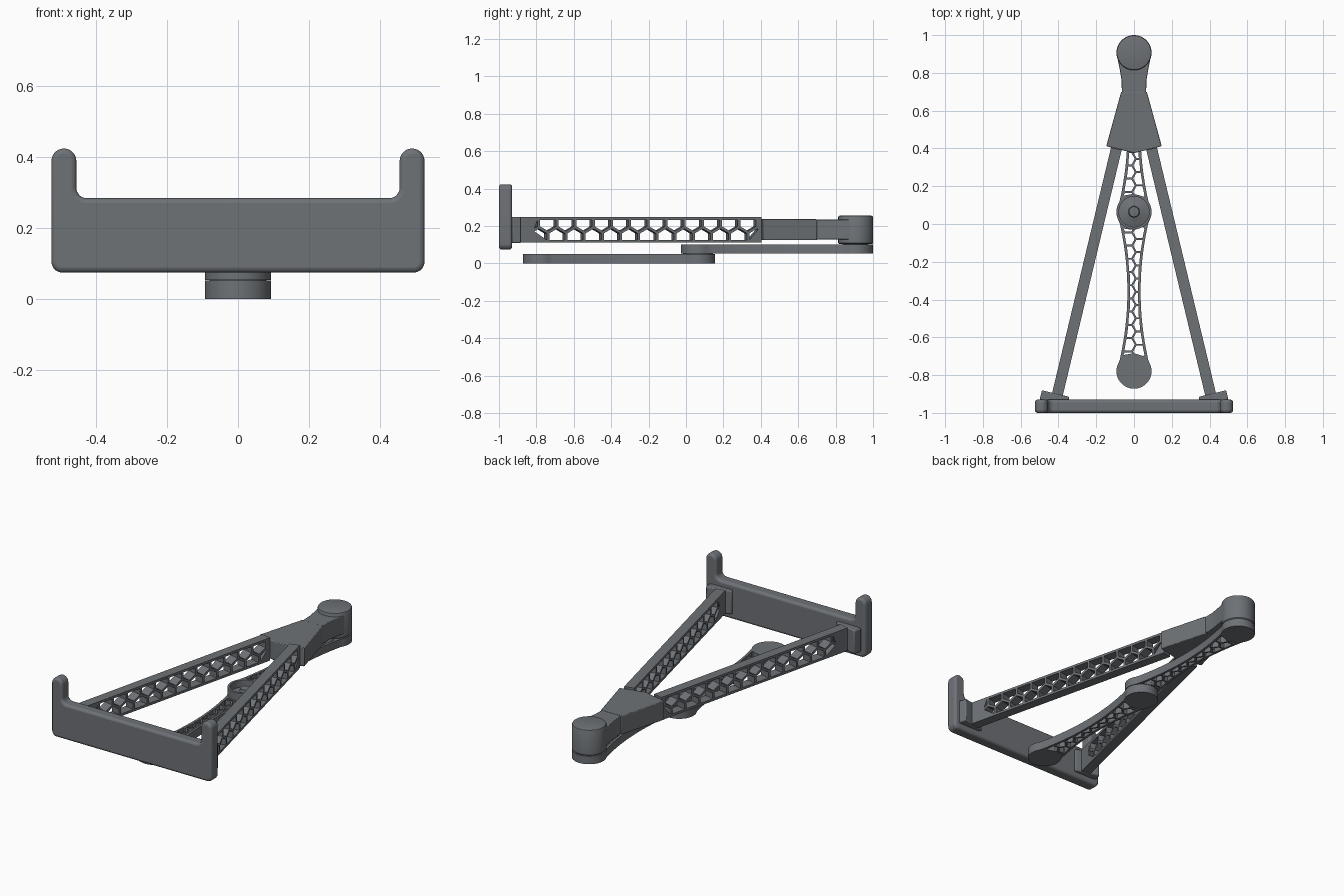
import bpy, bmesh, math
from mathutils import Matrix, Vector

if "Cube" in bpy.data.objects:
    bpy.data.objects.remove(bpy.data.objects["Cube"])

pi = math.pi
grey = bpy.data.materials.new("dark_grey")
grey.diffuse_color = (0.155, 0.168, 0.182, 1)
grey.use_nodes = True
grey.node_tree.nodes["Principled BSDF"].inputs["Base Color"].default_value = grey.diffuse_color


def arc(cx, cy, r, a0, a1, n=8):
    return [(cx + r * math.cos(math.radians(a0 + (a1 - a0) * i / n)),
             cy + r * math.sin(math.radians(a0 + (a1 - a0) * i / n))) for i in range(n + 1)]


def frame(x, y, origin):
    x, y = Vector(x), Vector(y)
    m = Matrix((x, y, x.cross(y))).transposed().to_4x4()
    m.translation = origin
    return m


def finish(ob, bevel=0, segs=2, angle=50):
    ob.data.materials.clear()
    ob.data.materials.append(grey)
    bpy.ops.object.select_all(action='DESELECT')
    ob.select_set(True)
    bpy.context.view_layer.objects.active = ob
    if bevel:
        mod = ob.modifiers.new("bevel", 'BEVEL')
        mod.width, mod.segments = bevel, segs
        mod.limit_method, mod.angle_limit = 'ANGLE', math.radians(angle)
    bpy.ops.object.shade_smooth_by_angle(angle=math.radians(35))
    return ob


def plate(name, outline, thick, mat, holes=()):
    """Flat outline with holes, filled and given thickness about its plane."""
    cu = bpy.data.curves.new(name, 'CURVE')
    cu.dimensions, cu.fill_mode, cu.extrude = '2D', 'BOTH', thick / 2
    for pts in [outline, *holes]:
        sp = cu.splines.new('POLY')
        sp.points.add(len(pts) - 1)
        for p, q in zip(sp.points, pts):
            p.co = (q[0], q[1], 0, 1)
        sp.use_cyclic_u = True
    ob = bpy.data.objects.new(name, cu)
    bpy.context.collection.objects.link(ob)
    ob.matrix_world = mat
    bpy.ops.object.select_all(action='DESELECT')
    ob.select_set(True)
    bpy.context.view_layer.objects.active = ob
    bpy.ops.object.convert(target='MESH')
    ob = bpy.context.object
    bm = bmesh.new()
    bm.from_mesh(ob.data)
    bmesh.ops.remove_doubles(bm, verts=bm.verts, dist=1e-5)
    bmesh.ops.recalc_face_normals(bm, faces=bm.faces)
    bm.to_mesh(ob.data)
    bm.free()
    return finish(ob)


def mesh_object(name, bm, mat):
    bmesh.ops.recalc_face_normals(bm, faces=bm.faces)
    me = bpy.data.meshes.new(name)
    bm.to_mesh(me)
    bm.free()
    ob = bpy.data.objects.new(name, me)
    bpy.context.collection.objects.link(ob)
    ob.matrix_world = mat
    return ob


def prism(name, outline, thick, mat, bevel=0, segs=2):
    """Solid extrusion of one outline along local z, bevelled."""
    bm = bmesh.new()
    f = bm.faces.new([bm.verts.new((x, y, -thick / 2)) for x, y in outline])
    ext = bmesh.ops.extrude_face_region(bm, geom=[f])
    bmesh.ops.translate(bm, vec=(0, 0, thick),
                        verts=[v for v in ext['geom'] if isinstance(v, bmesh.types.BMVert)])
    if not any(f.is_valid and f.normal.length == 0 for f in bm.faces) and len(bm.faces) < len(outline) + 2:
        bm.faces.new([v for v in bm.verts if v.co.z < 0])
    return finish(mesh_object(name, bm, mat), bevel, segs)


def lathe(name, profile, y, n=48):
    bm = bmesh.new()
    vs = [bm.verts.new((r, 0, z)) for r, z in profile]
    es = [bm.edges.new(e) for e in zip(vs, vs[1:])]
    bmesh.ops.spin(bm, geom=vs + es, cent=(0, 0, 0), axis=(0, 0, 1), angle=2 * pi, steps=n)
    bmesh.ops.remove_doubles(bm, verts=bm.verts, dist=1e-5)
    return finish(mesh_object(name, bm, Matrix.Translation((0, y, 0))))


def honeycomb(pitch, gap, u0, u1, inside):
    """Hexagonal holes in staggered rows, trimmed to the inside() region."""
    holes, r, row = [], (pitch - gap) / math.sqrt(3), pitch * math.sqrt(3) / 2
    for j in range(-2, 2):
        for i in range(int((u1 - u0) / pitch) + 3):
            c = Vector((u0 + (i - 1 + 0.5 * (j % 2)) * pitch, (j + 0.5) * row))
            hexa = [c + Vector((math.sin(k * pi / 3), math.cos(k * pi / 3))) * r for k in range(6)]
            if not all(inside(*p) for p in hexa):
                dense = [a.lerp(b, t / 14) for a, b in zip(hexa, hexa[1:] + hexa[:1]) for t in range(14)]
                hexa = [p for p in dense if inside(*p)]
            area = sum(a.cross(b) for a, b in zip(hexa, hexa[1:] + hexa[:1])) / 2 if hexa else 0
            if abs(area) > 1.5e-4:
                holes.append(hexa)
    return holes


# Front cradle: U-shaped plate with two upright prongs
half = (arc(0.495, 0.104, 0.03, -90, 0) + arc(0.49, 0.388, 0.035, 0, 180, 14)
        + arc(0.425, 0.313, 0.03, 0, -90))
prism("front_cradle", half + [(-x, z) for x, z in reversed(half)], 0.07,
      frame((1, 0, 0), (0, 0, 1), (0, -0.965, 0)), 0.014, 3)

# Honeycomb legs with mounting feet
a = math.atan2(0.312, 1.3)


def in_leg(u, v):
    return abs(v) < 0.054 and abs(u - 0.70) < 0.617


leg_holes = honeycomb(0.1, 0.014, 0.06, 1.36, in_leg)
leg_box = [(-0.05, -0.068), (1.335, -0.068), (1.335, 0.068), (-0.05, 0.068)]
for s, side in ((1, "right"), (-1, "left")):
    d = (-s * math.sin(a), math.cos(a), 0)
    m = frame(d, (0, 0, 1), (s * 0.405, -0.9, 0.179))
    plate("leg_" + side, leg_box, 0.058, m, leg_holes)
    prism("leg_foot_" + side, [(-0.05, -0.07), (0.0, -0.07), (0.0, 0.07), (-0.05, 0.07)],
          0.15, m @ Matrix.Translation((0, 0, s * 0.01)), 0.006)

# Wedge joining both legs, then the neck
wedge = [(0, 0.375), (0.147, 0.412), (0.068, 0.7), (-0.068, 0.7), (-0.147, 0.412)]
prism("wedge_joint", wedge, 0.112, Matrix.Translation((0, 0, 0.18)), 0.004)
neck = [(0.064, 0.69), (0.066, 0.76), (0.074, 0.81), (0.088, 0.88)]
prism("neck", neck + [(-x, y) for x, y in reversed(neck)], 0.106,
      Matrix.Translation((0, 0, 0.181)), 0.003)

# Pivot head
lathe("pivot_head", [(0, 0.103), (0.088, 0.103), (0.093, 0.108), (0.093, 0.247), (0.09, 0.253),
                     (0.084, 0.255), (0, 0.255)], 0.907)

# Two hourglass folding links
L, R = 0.421, 0.093


def width(u):
    t = abs(u)
    disc = math.sqrt(max(R * R - (L - t) ** 2, 0))
    return max(disc, 0.035 + 0.055 * (t / L) ** 2 if t < L else 0)


def in_link(u, v):
    return abs(v) < width(u) - 0.013 and math.hypot(abs(u) - L, v) > R and abs(u) < L


steps = [-(L + R) * math.cos(pi * i / 96) for i in range(97)]
upper = [(u, width(u)) for u in steps]
link_outline = upper + [(u, -w) for u, w in reversed(upper[1:-1])]
link_holes = honeycomb(0.07, 0.01, -L, L, in_link)
for name, y, z, h in (("lower_link", -0.358, 0.0255, 0.051), ("upper_link", 0.486, 0.077, 0.047)):
    extra = [arc(-L, 0, 0.08, 0, 352.5, 47)] if name == "upper_link" else []
    plate(name, link_outline, h, frame((0, 1, 0), (-1, 0, 0), (0, y, z)), link_holes + extra)

# Pivot pin with conical seat inside the open hub
lathe("hub_pin", [(0, 0.045), (0.08, 0.045), (0.08, 0.06), (0.03, 0.075), (0.027, 0.08),
                  (0.027, 0.092), (0, 0.095)], 0.065)

# Pin between upper link and head
lathe("head_pin", [(0, 0.09), (0.07, 0.09), (0.07, 0.11), (0, 0.11)], 0.907)
